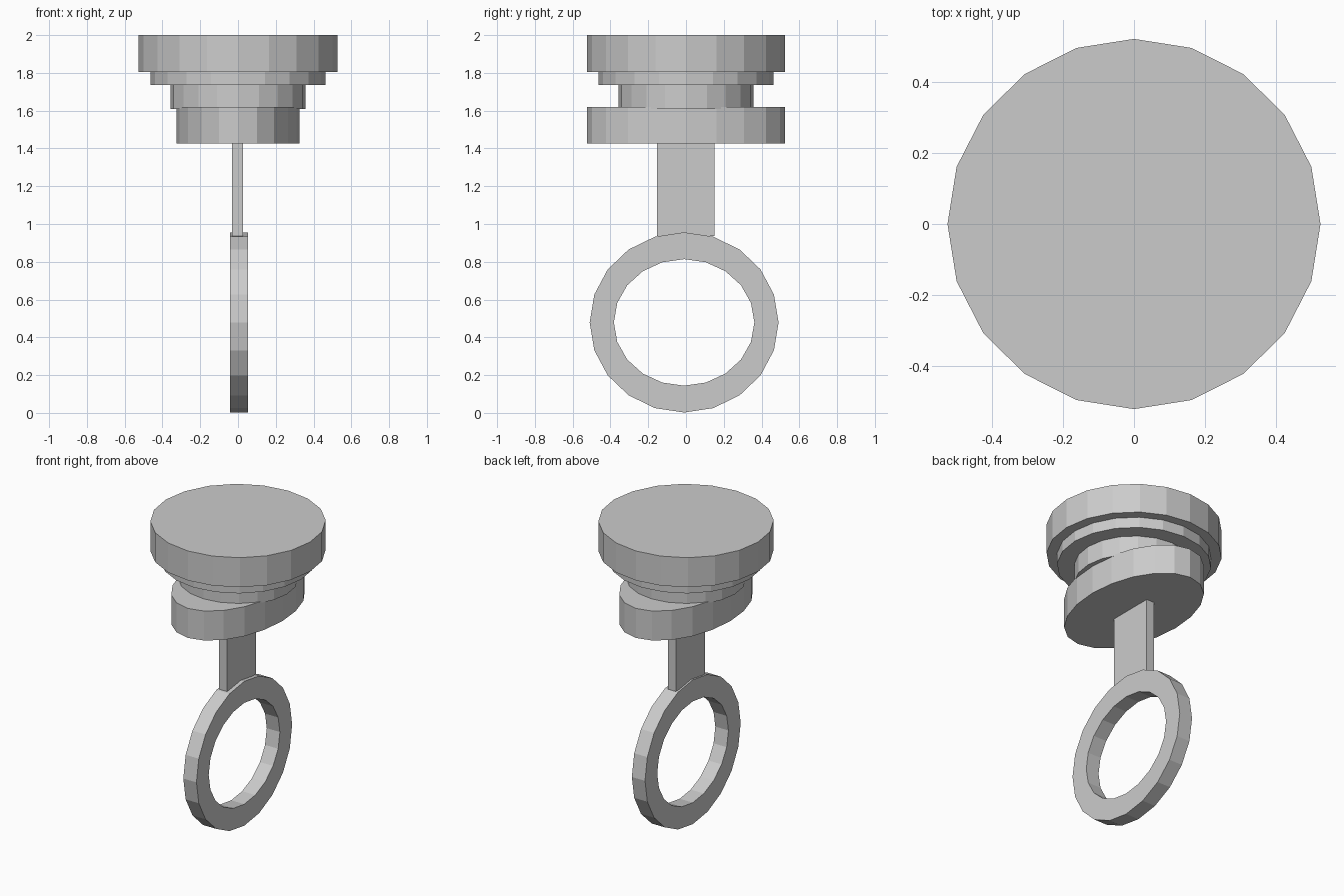
import bpy, bmesh
from math import sin, cos, pi

if "Cube" in bpy.data.objects:
    bpy.data.objects.remove(bpy.data.objects["Cube"])

SIDES = 20


def finish(name, bm):
    bmesh.ops.recalc_face_normals(bm, faces=bm.faces)
    mesh = bpy.data.meshes.new(name)
    bm.to_mesh(mesh)
    bm.free()
    obj = bpy.data.objects.new(name, mesh)
    bpy.context.collection.objects.link(obj)
    return obj


def disc(name, rx, ry, z0, z1):
    bm = bmesh.new()
    bmesh.ops.create_cone(bm, cap_ends=True, segments=SIDES, radius1=1, radius2=1, depth=1)
    for v in bm.verts:
        v.co = (v.co.x * rx, v.co.y * ry, z0 + (v.co.z + 0.5) * (z1 - z0))
    return finish(name, bm)


def box(name, lo, hi):
    bm = bmesh.new()
    bmesh.ops.create_cube(bm, size=1)
    for v in bm.verts:
        v.co = [a + (c + 0.5) * (b - a) for a, b, c in zip(lo, hi, v.co)]
    return finish(name, bm)


def ring(name, x0, x1, cy, cz, outer, inner):
    # Rectangular section swept around an elliptical loop in the YZ plane
    bm = bmesh.new()
    section = [(x0, outer), (x1, outer), (x1, inner), (x0, inner)]
    loops = []
    for i in range(SIDES):
        a = 2 * pi * i / SIDES
        loops.append([bm.verts.new((x, cy + r[0] * cos(a), cz + r[1] * sin(a)))
                      for x, r in section])
    for i in range(SIDES):
        p, q = loops[i], loops[(i + 1) % SIDES]
        for k in range(4):
            m = (k + 1) % 4
            bm.faces.new((p[k], p[m], q[m], q[k]))
    return finish(name, bm)


# Stepped round head
disc("top_cap", 0.527, 0.523, 1.805, 2.0)
disc("upper_step", 0.462, 0.462, 1.735, 1.805)
disc("neck", 0.358, 0.358, 1.61, 1.735)

# Oval base plate below the head
disc("oval_plate", 0.326, 0.523, 1.425, 1.62)

# Flat stem and pull ring
box("stem", (-0.031, -0.154, 0.937), (0.027, 0.151, 1.425))
ring("pull_ring", -0.043, 0.053, -0.01, 0.479, (0.5, 0.477), (0.372, 0.335))
